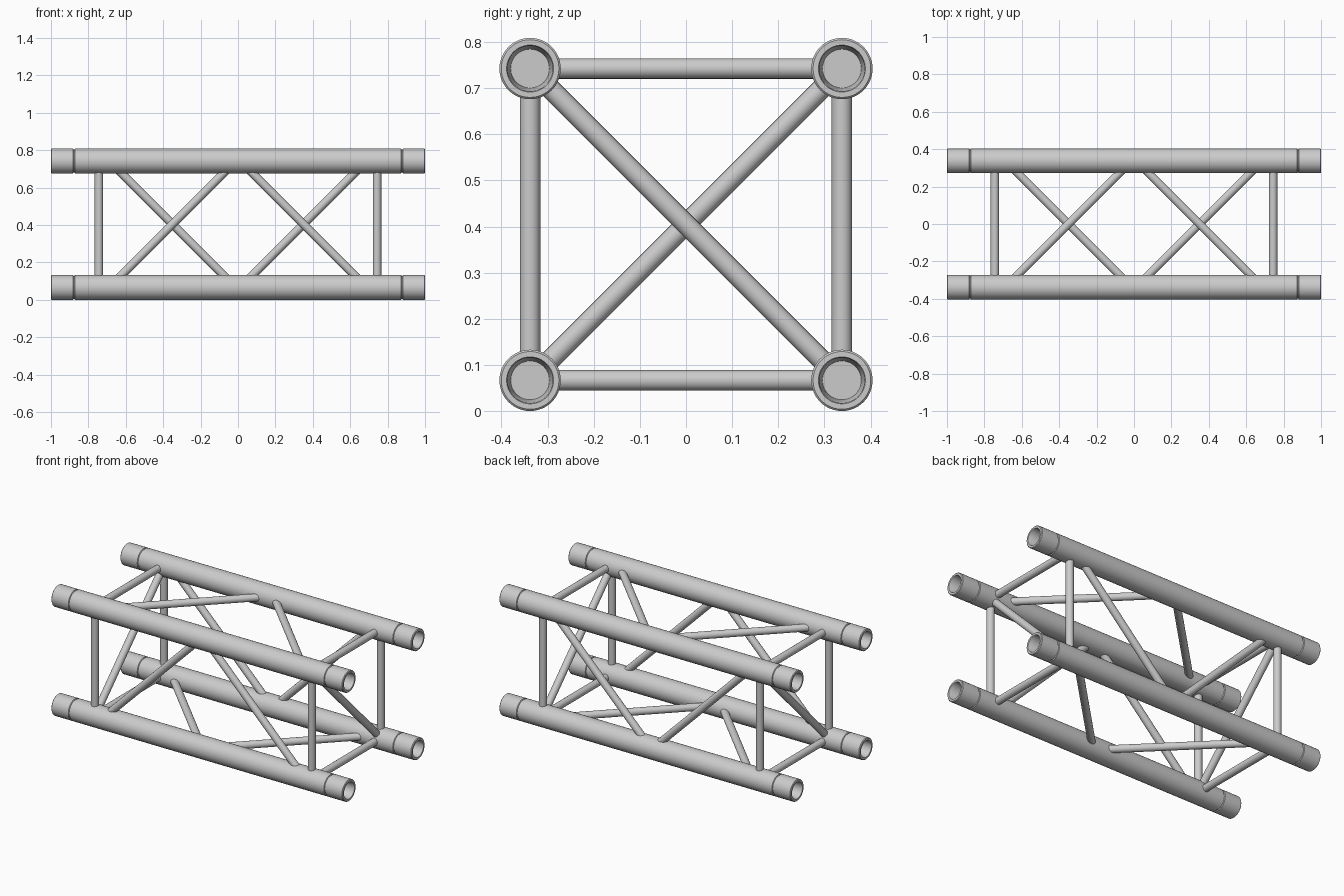
import bpy, bmesh, math
from mathutils import Vector

if "Cube" in bpy.data.objects:
    bpy.data.objects.remove(bpy.data.objects["Cube"])

R = 0.0665            # chord radius
Y = 0.338             # chord offset from the centre line
ZC = Y + R            # height of the centre line
BR = 0.0222           # brace radius
FX = 0.744            # end frame position
D0, D1 = 0.012, 0.688 # diagonal node positions along x


def finish(bm, name):
    bmesh.ops.recalc_face_normals(bm, faces=bm.faces)
    me = bpy.data.meshes.new(name)
    bm.to_mesh(me)
    bm.free()
    ob = bpy.data.objects.new(name, me)
    bpy.context.collection.objects.link(ob)
    bpy.context.view_layer.objects.active = ob
    ob.select_set(True)
    bpy.ops.object.shade_smooth_by_angle(angle=math.radians(35))
    ob.select_set(False)
    return ob


def chord(name, y, z):
    # lathe profile: tapered socket, chamfered rim, coupler groove
    half = [(0.88, 0), (0.88, 0.042), (0.996, 0.049), (1.0, 0.051), (1.0, R - 0.004),
            (0.996, R), (0.882, R), (0.879, R - 0.005), (0.875, R - 0.005), (0.872, R)]
    prof = half + [(-x, r) for x, r in reversed(half)]
    bm = bmesh.new()
    vs = [bm.verts.new((x, 0, r)) for x, r in prof]
    es = [bm.edges.new(p) for p in zip(vs, vs[1:])]
    bmesh.ops.spin(bm, geom=vs + es, axis=(1, 0, 0), cent=(0, 0, 0),
                   angle=math.tau, steps=48)
    bmesh.ops.remove_doubles(bm, verts=bm.verts, dist=1e-5)
    bmesh.ops.dissolve_degenerate(bm, edges=bm.edges, dist=1e-6)
    finish(bm, name).location = (0, y, z)


def brace(name, a, b, trim):
    # round bar between two chord axes, ends trimmed to sit just inside the chords
    a, b = Vector(a), Vector(b)
    d = (b - a).normalized()
    a, b = a + d * trim, b - d * trim
    bm = bmesh.new()
    bmesh.ops.create_cone(bm, cap_ends=True, segments=24, radius1=BR, radius2=BR,
                          depth=(b - a).length)
    ob = finish(bm, name)
    ob.location = (a + b) / 2
    ob.rotation_euler = d.to_track_quat('Z', 'Y').to_euler()


# four main chords
for vn, z in (("lower", ZC - Y), ("upper", ZC + Y)):
    for hn, y in (("front", -Y), ("back", Y)):
        chord(f"{vn}_{hn}_chord", y, z)

for side, s in (("left", -1), ("right", 1)):
    x = s * FX
    # square end frame
    for n, y in (("front", -Y), ("back", Y)):
        brace(f"{side}_{n}_post", (x, y, ZC - Y), (x, y, ZC + Y), 0.052)
    for n, z in (("lower", ZC - Y), ("upper", ZC + Y)):
        brace(f"{side}_{n}_crossbar", (x, -Y, z), (x, Y, z), 0.052)
    # end frame diagonal
    brace(f"{side}_frame_diagonal", (x, -s * Y, ZC + Y), (x, s * Y, ZC - Y), 0.052)
    # zigzag diagonals in the four long faces
    for n, y, k in (("front", -Y, 1), ("back", Y, -1)):
        brace(f"{side}_{n}_diagonal", (s * D0, y, ZC + k * Y), (s * D1, y, ZC - k * Y), 0.066)
    for n, z, k in (("upper", ZC + Y, 1), ("lower", ZC - Y, -1)):
        brace(f"{side}_{n}_diagonal", (s * D0, k * Y, z), (s * D1, -k * Y, z), 0.066)
